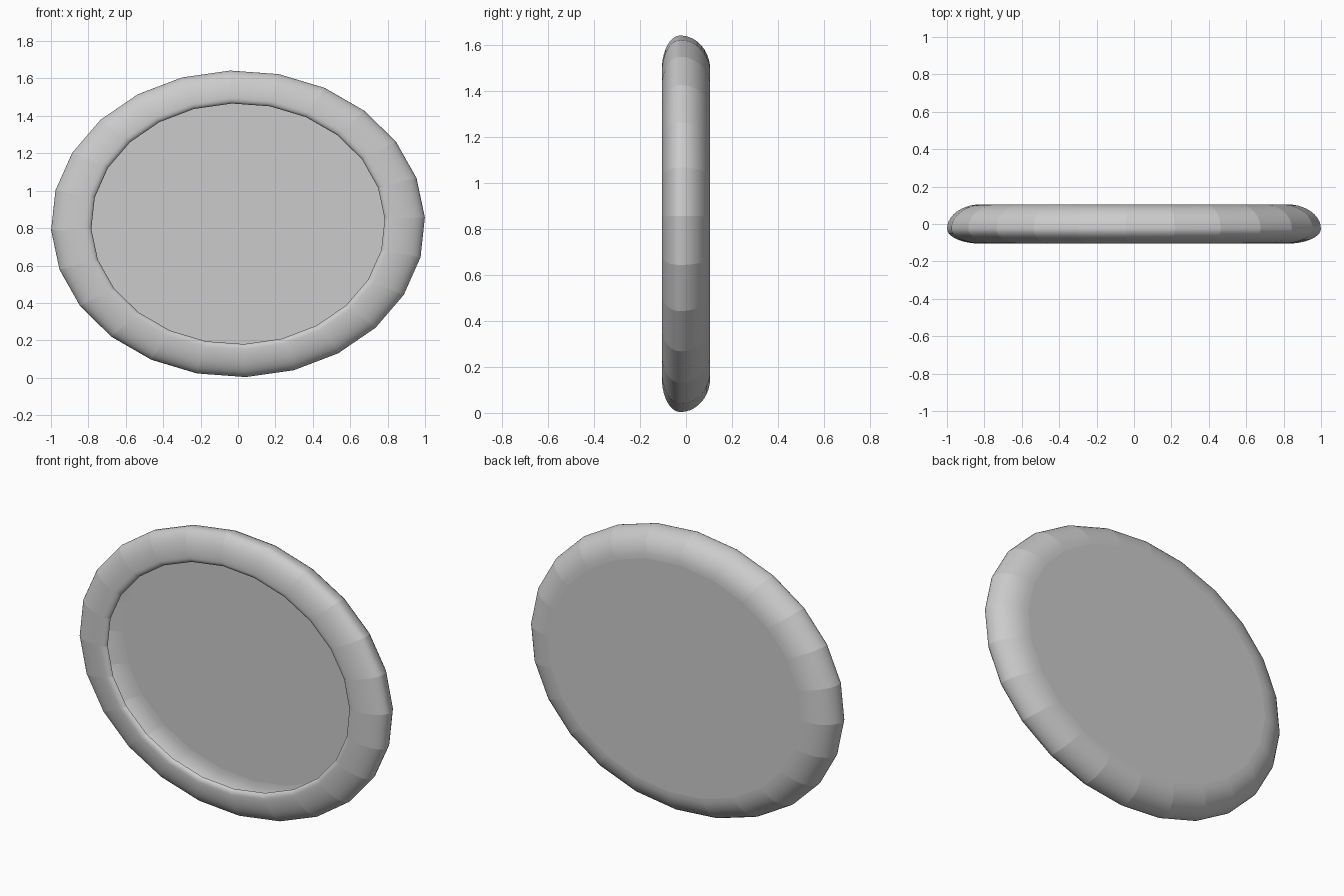
import bpy, bmesh, math

if "Cube" in bpy.data.objects:
    bpy.data.objects.remove(bpy.data.objects["Cube"])

SIDES = 24
PHASE = math.radians(-2.4)
CENTER_Z = 0.823
RATIO = 0.82          # height / width of the oval
BACK_Y, FRONT_Y, WIDEST_Y = 0.105, -0.105, -0.025
R_FLAT, R_OUT, R_OPEN = 0.82, 1.0, 0.785


def oval_point(r, y, i):
    a = PHASE + 2 * math.pi * i / SIDES
    return (r * math.sin(a), y, CENTER_Z + RATIO * r * math.cos(a))


def arc(cr, cy, rr, ry, start, end, steps):
    """Points of an elliptical arc in (radius, y); angles in degrees."""
    pts = []
    for k in range(steps + 1):
        t = math.radians(start + (end - start) * k / steps)
        pts.append((cr + rr * math.cos(t), cy + ry * math.sin(t)))
    return pts


def finish(bm, name):
    mesh = bpy.data.meshes.new(name)
    bm.to_mesh(mesh)
    bm.free()
    obj = bpy.data.objects.new(name, mesh)
    bpy.context.collection.objects.link(obj)
    return obj


# Rounded rim: back curve, front curve, then a small lip rolled into the opening
profile = arc(R_FLAT, WIDEST_Y, R_OUT - R_FLAT, BACK_Y - WIDEST_Y, 90, 0, 10)
profile += arc(R_FLAT, WIDEST_Y, R_OUT - R_FLAT, WIDEST_Y - FRONT_Y, 0, -90, 10)[1:]
profile += arc(R_FLAT, FRONT_Y + 0.02, R_FLAT - R_OPEN, 0.02, -90, -180, 5)[1:]

bm = bmesh.new()
rings = [[bm.verts.new(oval_point(r, y, i)) for i in range(SIDES)] for r, y in profile]
for a, b in zip(rings, rings[1:]):
    for i in range(SIDES):
        j = (i + 1) % SIDES
        f = bm.faces.new((a[i], a[j], b[j], b[i]))
        f.smooth = True
# Keep the 24 sides crisp, smooth only along the profile
for a, b in zip(rings, rings[1:]):
    for i in range(SIDES):
        bm.edges.get((a[i], b[i])).smooth = False
bm.normal_update()
sample = bm.faces[0] if not hasattr(bm.faces, "ensure_lookup_table") else None
bm.faces.ensure_lookup_table()
if bm.faces[0].normal.y < 0:      # first band lies at the back, must face +y
    bmesh.ops.reverse_faces(bm, faces=bm.faces[:])
finish(bm, "rim")

# Flat panel closing the back
bm = bmesh.new()
panel = bm.faces.new([bm.verts.new(oval_point(R_FLAT, BACK_Y, i)) for i in range(SIDES)])
panel.normal_update()
if panel.normal.y < 0:
    panel.normal_flip()
finish(bm, "back_panel")
